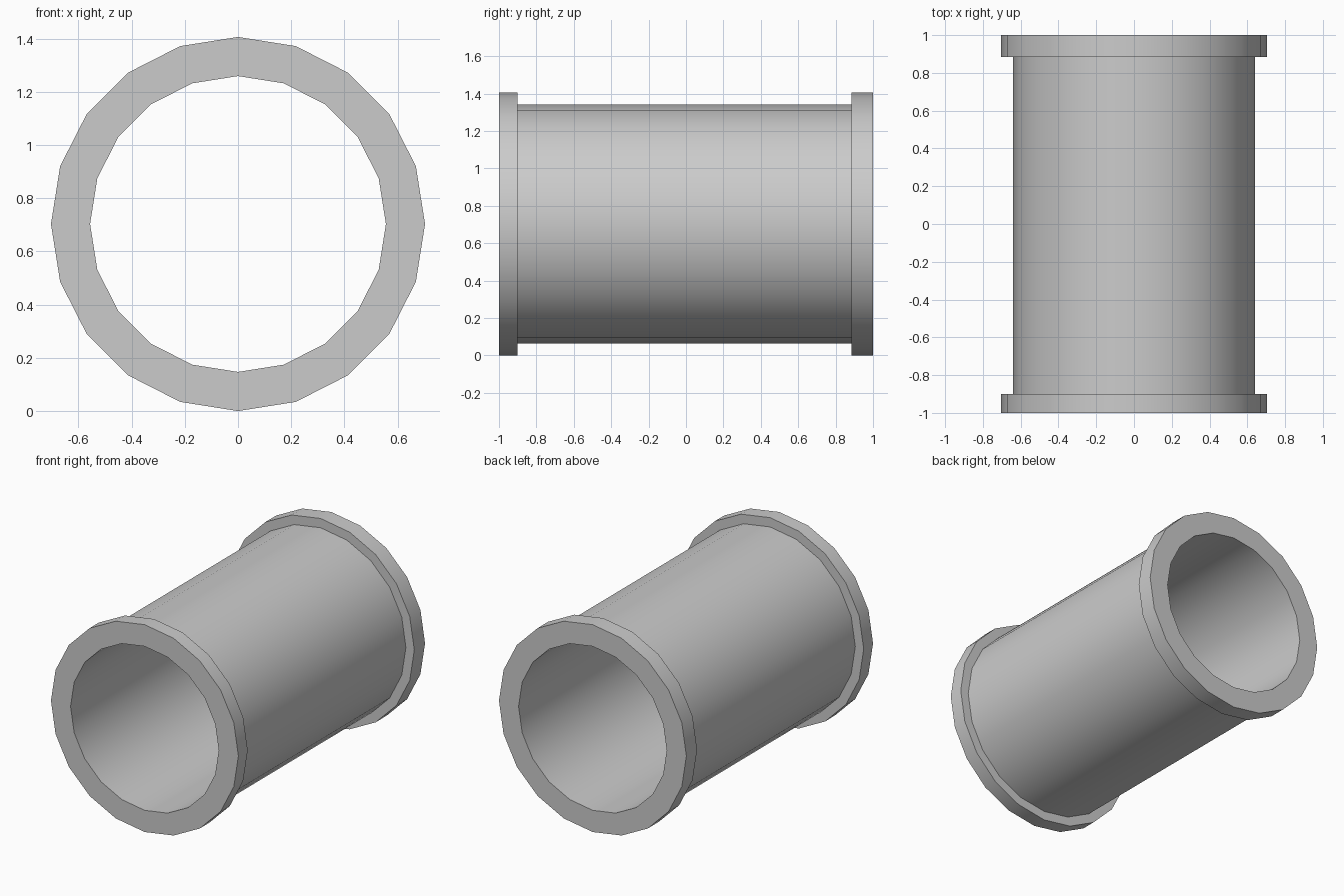
import bpy, bmesh, math

if "Cube" in bpy.data.objects:
    bpy.data.objects.remove(bpy.data.objects["Cube"])

SIDES = 20
BORE, TUBE, FLANGE = 0.556, 0.64, 0.703

# Closed half-section (radius, y), spun around the Y axis
profile = [(BORE, -1.0), (FLANGE, -1.0), (FLANGE, -0.9), (TUBE, -0.9),
           (TUBE, 0.885), (FLANGE, 0.885), (FLANGE, 1.0), (BORE, 1.0)]

# Flanged pipe: one continuous lathed wall with both end collars and open bore
bm = bmesh.new()
rings = []
for i in range(SIDES):
    a = 2 * math.pi * i / SIDES
    rings.append([bm.verts.new((r * math.sin(a), y, FLANGE + r * math.cos(a)))
                  for r, y in profile])
n = len(profile)
for i in range(SIDES):
    a, b = rings[i], rings[(i + 1) % SIDES]
    for j in range(n):
        k = (j + 1) % n
        bm.faces.new((a[j], a[k], b[k], b[j]))
bmesh.ops.recalc_face_normals(bm, faces=bm.faces)

mesh = bpy.data.meshes.new("flanged_pipe")
bm.to_mesh(mesh)
bm.free()
pipe = bpy.data.objects.new("flanged_pipe", mesh)
bpy.context.collection.objects.link(pipe)

# Smooth round walls, crisp rims
bpy.context.view_layer.objects.active = pipe
pipe.select_set(True)
bpy.ops.object.shade_smooth_by_angle(angle=math.radians(30))
